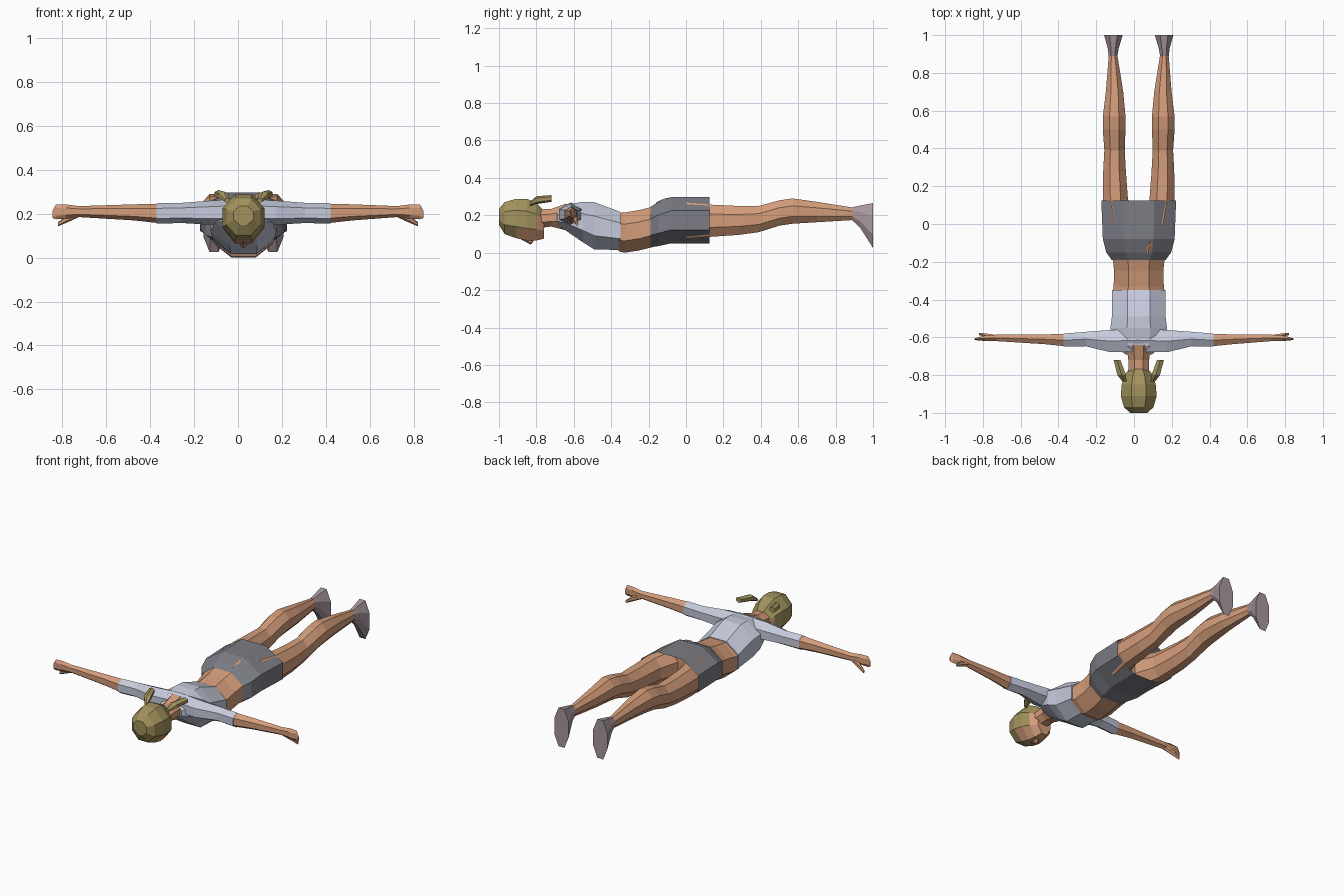
import bpy, bmesh, math
from mathutils import Vector

CX = 0.025  # body centre line


def material(name, rgb):
    m = bpy.data.materials.new(name)
    m.diffuse_color = (*rgb, 1)
    return m


SKIN = material("skin", (0.66, 0.335, 0.195))
SHIRT = material("pale_shirt", (0.56, 0.59, 0.71))
SKIRT = material("grey_shorts", (0.20, 0.205, 0.235))
HAIR = material("blond_hair", (0.36, 0.29, 0.11))
SHOE = material("mauve_shoe", (0.39, 0.31, 0.335))


def loft(name, mats, rings, n=8, axis='y', caps=True, rule=None):
    """Rings are (position, side centre, side radius, z low, z high)."""
    bm = bmesh.new()
    k = 1 / math.cos(math.pi / n)
    loops = []
    for u, c, r, lo, hi in rings:
        loop = []
        for i in range(n):
            a = 2 * math.pi * (i + 0.5) / n
            p = c + r * k * math.cos(a)
            if n == 6:
                p = c + r * k * math.cos(a) * math.cos(math.pi / n)
            ks = 1.0 if n == 6 else k
            z = (lo + hi) / 2 + (hi - lo) / 2 * ks * math.sin(a)
            loop.append(bm.verts.new((p, u, z) if axis == 'y' else (u, p, z)))
        loops.append(loop)
    for a, b in zip(loops, loops[1:]):
        for i in range(n):
            j = (i + 1) % n
            bm.faces.new((a[i], a[j], b[j], b[i]))
    if caps:
        bm.faces.new(loops[0])
        bm.faces.new(loops[-1])
    bmesh.ops.recalc_face_normals(bm, faces=bm.faces)
    if rule:
        for f in bm.faces:
            f.material_index = rule(f.calc_center_median(), f.normal)
    me = bpy.data.meshes.new(name)
    bm.to_mesh(me)
    bm.free()
    for m in mats:
        me.materials.append(m)
    ob = bpy.data.objects.new(name, me)
    bpy.context.collection.objects.link(ob)
    return ob


# Head: hair over crown and back, skin on the downward face
def face_rule(c, nrm):
    return 1 if c.z < 0.09 + (c.y + 0.92) * 0.85 and nrm.y > -0.6 else 0


loft("head", [HAIR, SKIN], [
    (-1.00, CX, 0.045, 0.15, 0.235),
    (-0.97, CX, 0.078, 0.10, 0.27),
    (-0.91, CX, 0.095, 0.078, 0.288),
    (-0.85, CX, 0.09, 0.065, 0.288),
    (-0.80, CX, 0.075, 0.065, 0.265),
    (-0.76, CX, 0.045, 0.075, 0.225)], rule=face_rule)
# Nose
loft("nose", [SKIN], [
    (-0.88, CX, 0.006, 0.07, 0.085),
    (-0.83, CX, 0.016, 0.043, 0.085),
    (-0.815, CX, 0.012, 0.062, 0.085)], n=6)
# Neck
loft("neck", [SKIN], [
    (-0.80, CX, 0.055, 0.13, 0.23),
    (-0.72, CX, 0.055, 0.14, 0.235),
    (-0.64, CX, 0.065, 0.12, 0.262)])

# Shirt body
loft("shirt_body", [SHIRT], [
    (-0.69, CX, 0.07, 0.145, 0.225),
    (-0.645, CX, 0.13, 0.12, 0.257),
    (-0.55, CX, 0.15, 0.055, 0.272),
    (-0.49, CX, 0.142, 0.017, 0.27),
    (-0.35, CX, 0.141, 0.015, 0.218)])
# Bare waist and hips
loft("waist", [SKIN], [
    (-0.36, CX, 0.137, 0.008, 0.213),
    (-0.33, CX, 0.133, 0.0, 0.215),
    (-0.25, CX, 0.13, 0.012, 0.228),
    (-0.16, CX, 0.14, 0.035, 0.25),
    (0.02, CX, 0.165, 0.07, 0.275)])
# Shorts: open tube around the hips
loft("shorts", [SKIRT], [
    (-0.19, CX, 0.143, 0.03, 0.245),
    (-0.15, CX, 0.172, 0.035, 0.27),
    (-0.08, CX, 0.19, 0.05, 0.297),
    (0.125, CX, 0.198, 0.05, 0.297)], caps=False)
# Skin showing through the shorts
loft("hip_patch", [SKIN], [
    (-0.16, 0.075, 0.02, 0.23, 0.268),
    (-0.12, 0.08, 0.036, 0.23, 0.288),
    (-0.07, 0.095, 0.03, 0.23, 0.299)], n=6)

for s, side in ((1, "right"), (-1, "left")):
    lx = CX + s * 0.128
    # Leg: thigh, knee, calf, ankle
    loft(side + "_leg", [SKIN], [
        (0.00, lx - s * 0.035, 0.085, 0.075, 0.27),
        (0.13, lx - s * 0.005, 0.066, 0.085, 0.257),
        (0.28, lx, 0.06, 0.095, 0.25),
        (0.39, lx, 0.054, 0.11, 0.25),
        (0.50, lx + s * 0.002, 0.06, 0.145, 0.28),
        (0.57, lx + s * 0.002, 0.06, 0.155, 0.29),
        (0.70, lx, 0.046, 0.163, 0.272),
        (0.90, lx + s * 0.008, 0.022, 0.175, 0.24)])
    # Shoe with flat sole, toes down
    loft(side + "_shoe", [SHOE], [
        (0.89, lx + s * 0.008, 0.023, 0.172, 0.243),
        (0.93, lx + s * 0.007, 0.029, 0.135, 0.252),
        (1.00, lx + s * 0.006, 0.049, 0.025, 0.265)])
    # Sleeve
    loft(side + "_sleeve", [SHIRT], [
        (CX, -0.615, 0.07, 0.15, 0.268),
        (CX + s * 0.15, -0.62, 0.068, 0.15, 0.26),
        (CX + s * 0.28, -0.609, 0.044, 0.158, 0.25),
        (CX + s * 0.397, -0.615, 0.04, 0.155, 0.248)], n=6, axis='x')
    # Forearm and palm
    e = 0.845 - s * CX
    loft(side + "_forearm", [SKIN], [
        (CX + s * 0.39, -0.615, 0.037, 0.158, 0.246),
        (CX + s * 0.50, -0.61, 0.03, 0.17, 0.243),
        (CX + s * (e - 0.12), -0.603, 0.02, 0.185, 0.235),
        (CX + s * (e - 0.06), -0.605, 0.017, 0.178, 0.243),
        (CX + s * (e - 0.015), -0.608, 0.009, 0.175, 0.242),
        (CX + s * e, -0.61, 0.004, 0.18, 0.215)], n=6, axis='x')
    # Thumb
    loft(side + "_thumb", [SKIN], [
        (CX + s * (e - 0.12), -0.602, 0.015, 0.185, 0.215),
        (CX + s * (e - 0.065), -0.59, 0.012, 0.16, 0.195),
        (CX + s * (e - 0.025), -0.582, 0.007, 0.143, 0.162)], n=6, axis='x')
    # Bunched hair tail
    loft(side + "_hair_tail", [HAIR], [
        (-0.835, CX + s * 0.075, 0.012, 0.25, 0.272),
        (-0.80, CX + s * 0.09, 0.026, 0.26, 0.302),
        (-0.72, CX + s * 0.115, 0.021, 0.272, 0.308)], n=6)
